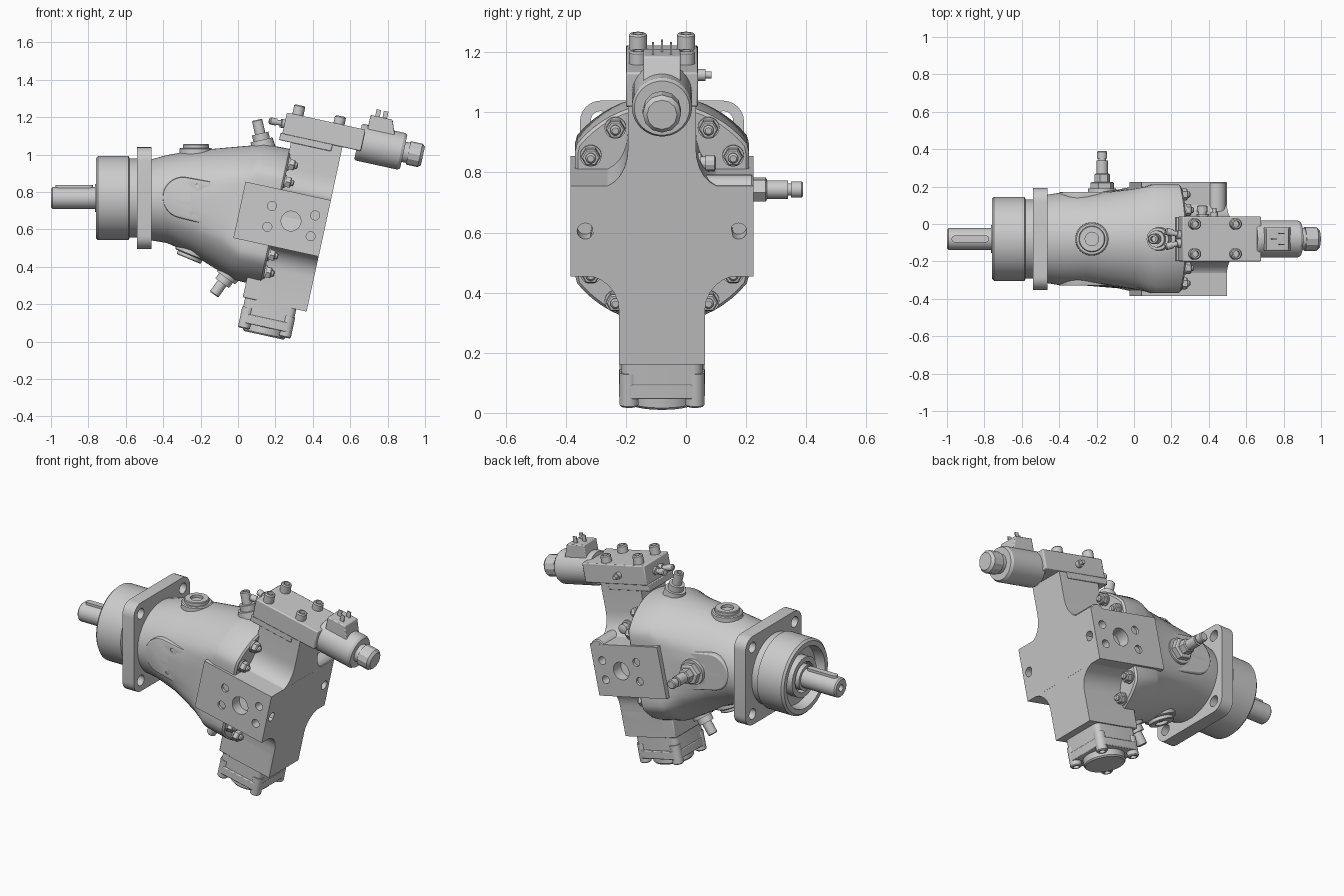
import bpy, bmesh, math
from math import sin, cos, pi
from mathutils import Matrix, Vector

if "Cube" in bpy.data.objects:
    bpy.data.objects.remove(bpy.data.objects["Cube"])

W = Matrix.Translation((0, -.08, .767))                                         # shaft frame
T = Matrix.Translation((0, -.08, .706)) @ Matrix.Rotation(math.radians(12.3), 4, 'Y')  # bent frame


def finish(name, bm, bevel=0):
    bmesh.ops.recalc_face_normals(bm, faces=bm.faces)
    me = bpy.data.meshes.new(name)
    bm.to_mesh(me)
    bm.free()
    ob = bpy.data.objects.new(name, me)
    bpy.context.collection.objects.link(ob)
    if bevel:
        m = ob.modifiers.new("bevel", 'BEVEL')
        m.width, m.segments, m.limit_method = bevel, 2, 'ANGLE'
        m.angle_limit = math.radians(40)
    return ob


def skin(name, rings, bevel=0):
    """Join rings of points with quads and cap both ends."""
    bm = bmesh.new()
    vs = [[bm.verts.new(p) for p in r] for r in rings]
    n = len(vs[0])
    for a, b in zip(vs, vs[1:]):
        for i in range(n):
            bm.faces.new((a[i], a[(i + 1) % n], b[(i + 1) % n], b[i]))
    bm.faces.new(vs[0])
    bm.faces.new(vs[-1])
    return finish(name, bm, bevel)


def lathe(name, M, p, d, prof, seg=40):
    """Revolve (distance, radius) pairs about direction d starting at p."""
    R = M @ Matrix.Translation(p) @ Vector(d).to_track_quat('Z', 'Y').to_matrix().to_4x4()
    return skin(name, [[R @ Vector((r * cos(2 * pi * i / seg), r * sin(2 * pi * i / seg), t))
                        for i in range(seg)] for t, r in prof])


def cyl(name, M, p, d, r, l, seg=32, c=.006):
    return lathe(name, M, p, d, [(0, r), (l - c, r), (l, r - c)], seg)


def prism(name, M, pts, axis, a0, a1, bevel=0):
    put = {'x': lambda a, p: (a, p[0], p[1]), 'y': lambda a, p: (p[0], a, p[1]),
           'z': lambda a, p: (p[0], p[1], a)}[axis]
    return skin(name, [[M @ Vector(put(a, p)) for p in pts] for a in (a0, a1)], bevel)


def box(name, M, x, y, z, bevel=.006):
    return prism(name, M, [(x[0], y[0]), (x[1], y[0]), (x[1], y[1]), (x[0], y[1])], 'z', *z, bevel)


def rounded(cx, cy, hx, hy, r):
    return [(cx + sx * (hx - r) + r * cos(a), cy + sy * (hy - r) + r * sin(a))
            for q, (sx, sy) in enumerate([(1, 1), (-1, 1), (-1, -1), (1, -1)])
            for a in [pi / 2 * (q + k / 6) for k in range(7)]]


def oval(r, w, clip):
    """Ellipse with flattened sides."""
    return [(max(-clip, min(clip, r * cos(2 * pi * i / 64))), w * sin(2 * pi * i / 64)) for i in range(64)]


def cut(ob, cutters):
    for c in cutters:
        m = ob.modifiers.new("hole", 'BOOLEAN')
        m.operation, m.object, m.solver = 'DIFFERENCE', c, 'EXACT'
    dg = bpy.context.evaluated_depsgraph_get()
    me = bpy.data.meshes.new_from_object(ob.evaluated_get(dg))
    ob.modifiers.clear()
    ob.data = me
    for c in cutters:
        bpy.data.objects.remove(c)


def screw(name, M, p, d, r, l):
    lathe(name, M, p, d, [(0, r), (l - .006, r), (l, r - .006), (l, r * .55), (l * .5, r * .55)], 24)


def stud_nut(name, M, p, d):
    lathe(name + "_washer", M, p, d, [(0, .036), (.01, .036)], 24)
    lathe(name, M, Vector(p) + Vector(d) * .01, d, [(0, .032), (.024, .032), (.03, .027)], 6)
    cyl(name + "_stud", M, p, d, .017, .055, 20)


# Drive shaft with key
lathe("drive_shaft", W, (-1, 0, 0), (1, 0, 0),
      [(.05, .015), (.0, .02), (0, .05), (.008, .058), (.235, .058), (.235, .075), (.3, .075)])
prism("shaft_key", W, rounded(-.875, 0, .1, .018, .017), 'z', .03, .07)

# Pilot with seal recess, square mounting flange
lathe("pilot", W, (-.76, 0, 0), (1, 0, 0),
      [(.05, .09), (.01, .09), (.01, .12), (.06, .12), (.06, .175), (0, .185), (0, .213), (.012, .225),
       (.175, .225), (.18, .212), (.23, .212)], 64)
flange = prism("mounting_flange", W, rounded(0, 0, .273, .272, .07), 'x', -.54, -.462)
cut(flange, [cyl("hole", W, (-.6, y, z), (1, 0, 0), .032, .2) for y in (-.205, .205) for z in (-.205, .205)])

# Housing: loft from the flange to the tilted rear rim
stations = [(W, -.47, -.01, .235, .215, .24), (W, -.38, -.005, .25, .235, .25), (W, -.25, -.022, .255, .275, .25),
            (T, -.05, 0, .30, .335, .265), (T, .03, 0, .345, .36, .28), (T, .06, 0, .365, .372, .29),
            (T, .2, 0, .365, .375, .29), (T, .21, 0, .355, .365, .28)]
skin("housing", [[M @ Vector((x, y, z + c)) for y, z in oval(r, w, clip)] for M, x, c, r, w, clip in stations])

# Side pads with rounded front ends
for s, nm in ((-1, "front"), (1, "rear")):
    pts = [(.05, -.122), (.05, .122)] + [(-.3 + .11 * cos(a), .11 * sin(a))
                                         for a in [pi / 2 + pi * k / 16 for k in range(17)]]
    pad = prism(nm + "_side_pad", T, pts, 'y', s * .12, s * .25, .008)
    if s < 0:
        cut(pad, [cyl("hole", T, (u, -.3, w), (0, 1, 0), .011, .1, 16)
                  for u in (-.24, -.01) for w in (-.075, .075)])

# Port block with ports on both sides and sockets in the end face
block = box("port_block", T, (.008, .475), (-.305, .305), (-.154, .154), 0)
holes = [cyl("hole", T, (.4, y, 0), (1, 0, 0), .027, .2) for y in (-.255, .255)]
for s in (-1, 1):
    holes.append(cyl("hole", T, (.29, s * .23, 0), (0, s, 0), .053, .2, 40))
    holes += [cyl("hole", T, (u, s * .25, w), (0, s, 0), .024, .2, 24) for u in (.173, .41) for w in (-.057, .057)]
cut(block, holes)

# Spine with concave scallops running into the port block
low = [(.143 + .12 * (1 - cos(a)), -.27 + .12 * sin(a)) for a in [pi / 2 * k / 6 for k in range(7)]]
up = [(.113 + .09 * (1 - sin(a)), .15 + .13 * (1 - cos(a))) for a in [pi / 2 * k / 6 for k in range(7)]]
half = [(.143, -.455)] + low + up + [(.113, .45)]
prism("spine", T, half + [(-y, w) for y, w in reversed(half)], 'x', .2, .4745)
box("spine_foot", T, (.125, .46), (-.143, .143), (-.453, -.3))

# Bottom cover with corner screws
prism("bottom_neck", T, rounded(.278, 0, .14, .135, .03), 'z', -.56, -.44, .005)
prism("bottom_cover", T, rounded(.278, 0, .143, .143, .035), 'z', -.585, -.535, .005)
lathe("cover_disc", T, (.278, 0, -.54), (0, 0, -1), [(0, .115), (.08, .115), (.088, .108)], 48)
for u in (.165, .39):
    for y in (-.11, .11):
        screw("cover_screw", T, (u, y, -.5), (0, 0, -1), .032, .115)

# Nuts around the rim
for sy in (-1, 1):
    for sw in (-1, 1):
        for y, w in ((.155, .295), (.237, .2)):
            stud_nut("rim_nut", T, (.208, sy * y, sw * w), (1, 0, 0))

# Control valve body on top
box("valve_body", T, (.145, .575), (-.12, .12), (.445, .562), .006)
box("valve_plate", T, (.135, .42), (-.118, .118), (.41, .45), .004)
for u, l in ((.205, .055), (.43, .045)):
    for y in (-.08, .08):
        screw("valve_screw", T, (u, y, .56), (0, 0, 1), .03, l)
for y, dy in ((-.02, -.25), (.02, .25)):
    lathe("valve_fitting", T, (.15, y, .5), (-1, dy, 0),
          [(0, .024), (.025, .024), (.025, .014), (.05, .014), (.05, .019), (.085, .019), (.09, .014)], 20)
lathe("valve_side_plug", T, (.33, .115, .5), (0, 1, 0), [(0, .02), (.03, .02), (.03, .012), (.05, .012)], 20)

# Solenoid, end nut and electrical connector
lathe("solenoid", T, (.55, 0, .49), (1, 0, 0), [(0, .094), (.01, .1), (.235, .1), (.25, .092)], 48)
lathe("solenoid_collar", T, (.78, 0, .49), (1, 0, 0), [(0, .055), (.06, .055)])
lathe("solenoid_nut", T, (.825, 0, .49), (1, 0, 0), [(0, .064), (.065, .064), (.08, .05)], 12)
prism("connector", T, [(.585, .54), (.745, .54), (.705, .645), (.585, .645)], 'y', -.062, .062, .005)
for u, y in ((.61, 0), (.65, -.03), (.65, .03)):
    box("connector_pin", T, (u, u + .025), (y - .003, y + .003), (.63, .682), 0)

# Top plug, lower plug and bleed fittings
plug = [(0, .09), (.05, .088), (.055, .082), (.055, .07), (.072, .07), (.076, .066), (.076, .036), (.06, .036)]
lathe("top_plug", W, (-.225, 0, .213), (0, 0, 1), plug)
lathe("lower_plug", W, (-.235, 0, -.255), (-.38, 0, -.92), plug)
bleed = [(0, .065), (.05, .06), (.05, .045), (.085, .045), (.085, .028), (.155, .028), (.16, .023),
         (.16, .014), (.13, .014)]
lathe("upper_fitting", T, (.065, 0, .345), (-.42, 0, .9), bleed, 24)
lathe("lower_fitting", T, (.035, 0, -.325), (-.4, 0, -.92), bleed, 24)

# Displacement stop screw on the rear pad
lathe("stop_boss", T, (-.174, .2, 0), (0, 1, 0), [(0, .08), (.07, .075)])
lathe("stop_nut", T, (-.174, .26, 0), (0, 1, 0), [(0, .064), (.04, .064), (.045, .055)], 6)
lathe("stop_lock_nut", T, (-.174, .3, 0), (0, 1, 0), [(0, .042), (.045, .042), (.05, .035)], 6)
lathe("stop_screw", T, (-.174, .34, 0), (0, 1, 0),
      [(0, .031), (.08, .031), (.08, .02), (.09, .02), (.09, .027), (.125, .027), (.13, .022)], 24)

# Small valve sitting on the rear shoulder of the port block
cyl("shoulder_boss", T, (.425, .1, .13), (0, 1, 0), .05, .204)
lathe("shoulder_fitting", T, (.33, .1, .2), (0, 1, 0),
      [(0, .036), (.03, .036), (.03, .022), (.045, .022), (.045, .028), (.075, .028), (.08, .018)], 12)

# Smooth shading with sharp edges
bpy.ops.object.select_all(action='SELECT')
bpy.context.view_layer.objects.active = block
bpy.ops.object.shade_smooth_by_angle(angle=math.radians(28))
